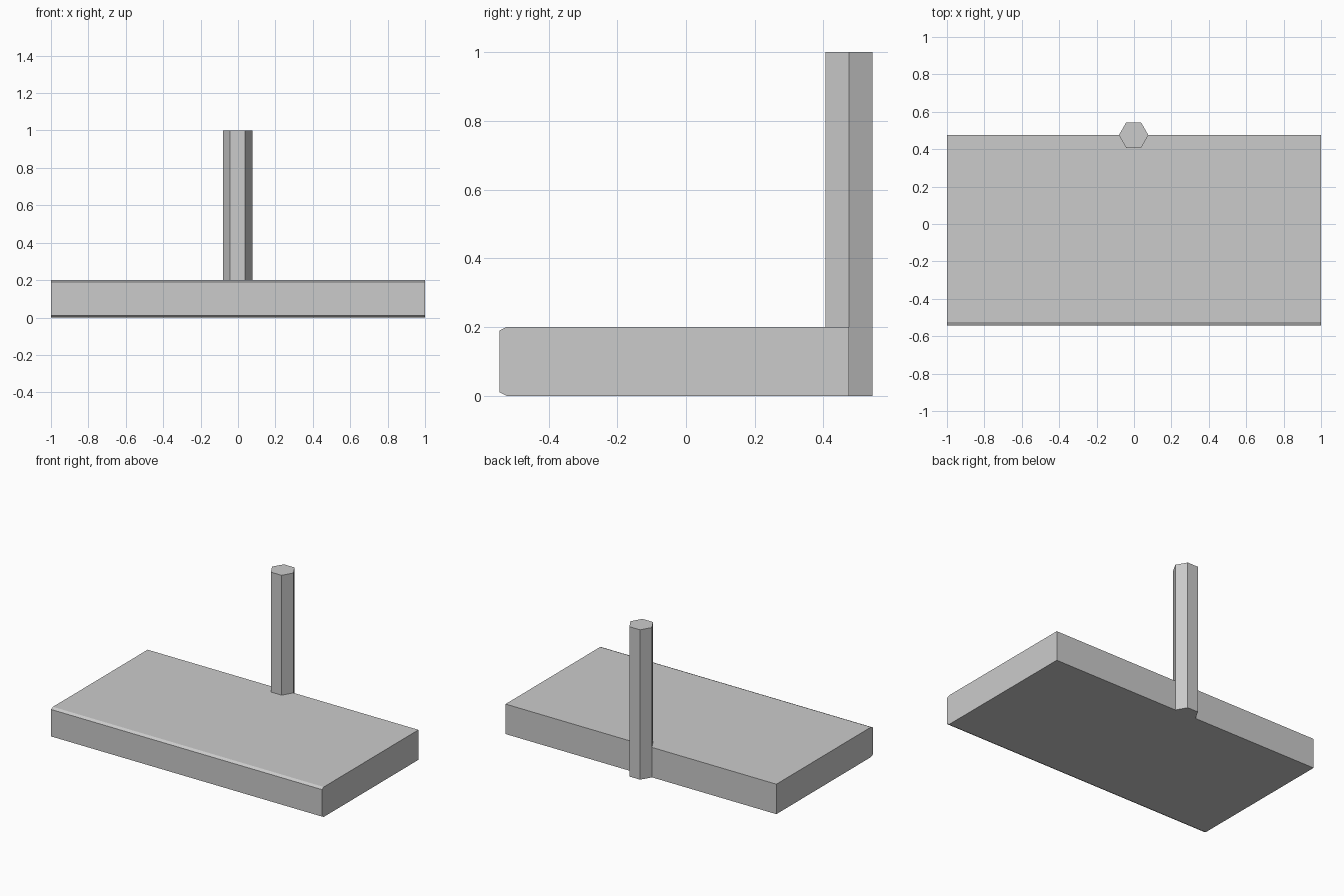
import bpy, bmesh
from math import cos, sin, pi

if "Cube" in bpy.data.objects:
    bpy.data.objects.remove(bpy.data.objects["Cube"])


def extrude_profile(name, points, direction):
    """Closed profile swept along a direction into a flat-shaded solid."""
    bm = bmesh.new()
    face = bm.faces.new([bm.verts.new(p) for p in points])
    ext = bmesh.ops.extrude_face_region(bm, geom=[face], use_keep_orig=True)
    verts = [g for g in ext["geom"] if isinstance(g, bmesh.types.BMVert)]
    bmesh.ops.translate(bm, verts=verts, vec=direction)
    bmesh.ops.recalc_face_normals(bm, faces=bm.faces)
    mesh = bpy.data.meshes.new(name)
    bm.to_mesh(mesh)
    bm.free()
    obj = bpy.data.objects.new(name, mesh)
    bpy.context.collection.objects.link(obj)
    return obj


# Base slab: side profile with narrow chamfers along the front edges
FRONT, BACK, HEIGHT = -0.543, 0.475, 0.2
CHAMFER_Y, CHAMFER_Z = 0.02, 0.01
side = [(FRONT + CHAMFER_Y, 0), (BACK, 0), (BACK, HEIGHT),
        (FRONT + CHAMFER_Y, HEIGHT), (FRONT, HEIGHT - CHAMFER_Z), (FRONT, CHAMFER_Z)]
extrude_profile("base_slab", [(-1, y, z) for y, z in side], (2, 0, 0))

# Hexagonal post, centred on the back edge and running down to the ground
RADIUS = 0.079
hexagon = [(-0.002 + RADIUS * cos(i * pi / 3), BACK + RADIUS * sin(i * pi / 3), 0)
           for i in range(6)]
extrude_profile("back_post", hexagon, (0, 0, 1))
